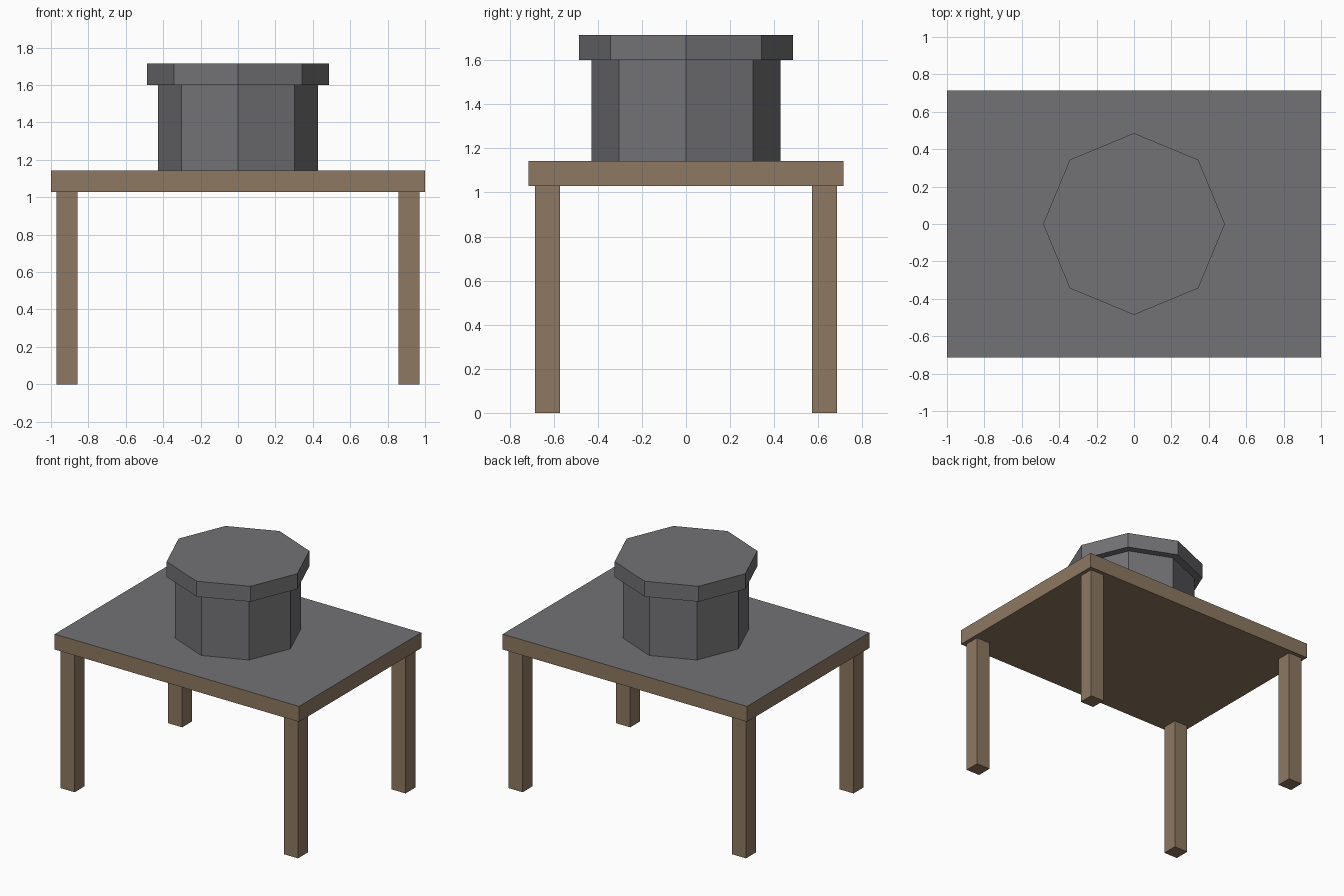
import bpy
from math import pi

if "Cube" in bpy.data.objects:
    bpy.data.objects.remove(bpy.data.objects["Cube"])

U = 2 / 17.5  # module: board thickness and leg width


def material(name, rgb):
    mat = bpy.data.materials.new(name)
    mat.diffuse_color = (*rgb, 1)
    mat.use_nodes = True
    mat.node_tree.nodes["Principled BSDF"].inputs["Base Color"].default_value = mat.diffuse_color
    return mat


WOOD = material("wood", (0.27, 0.19, 0.12))
GREY = material("dark_grey", (0.17, 0.17, 0.18))


def box(name, size, centre):
    bpy.ops.mesh.primitive_cube_add(size=1, location=centre)
    ob = bpy.context.object
    ob.name = name
    ob.scale = size
    bpy.ops.object.transform_apply(location=False, rotation=False, scale=True)
    ob.data.materials.append(WOOD)
    return ob


def octagon(name, radius, z0, z1):
    bpy.ops.mesh.primitive_cylinder_add(
        vertices=8, radius=radius, depth=z1 - z0, location=(0, 0, (z0 + z1) / 2))
    ob = bpy.context.object
    ob.name = name
    ob.data.materials.append(GREY)
    return ob


# Table top: wooden board with a grey upper face
leg_h = 9 * U
table_z = 10 * U
top = box("table_top", (2, 12.5 * U, U), (0, 0, leg_h + U / 2))
top.data.materials.append(GREY)
for face in top.data.polygons:
    if face.normal.z > 0.9:
        face.material_index = 1

# Four square legs, set in slightly from the edges
for sx, side in ((-1, "left"), (1, "right")):
    for sy, end in ((-1, "front"), (1, "back")):
        box(f"{end}_{side}_leg", (U, U, leg_h),
            (sx * 8 * U, sy * 5.5 * U, leg_h / 2))

# Eight-sided pot with an overhanging lid
octagon("pot_body", 3.75 * U, table_z, table_z + 4 * U)
octagon("pot_lid", 4.25 * U, table_z + 4 * U, table_z + 5 * U)
